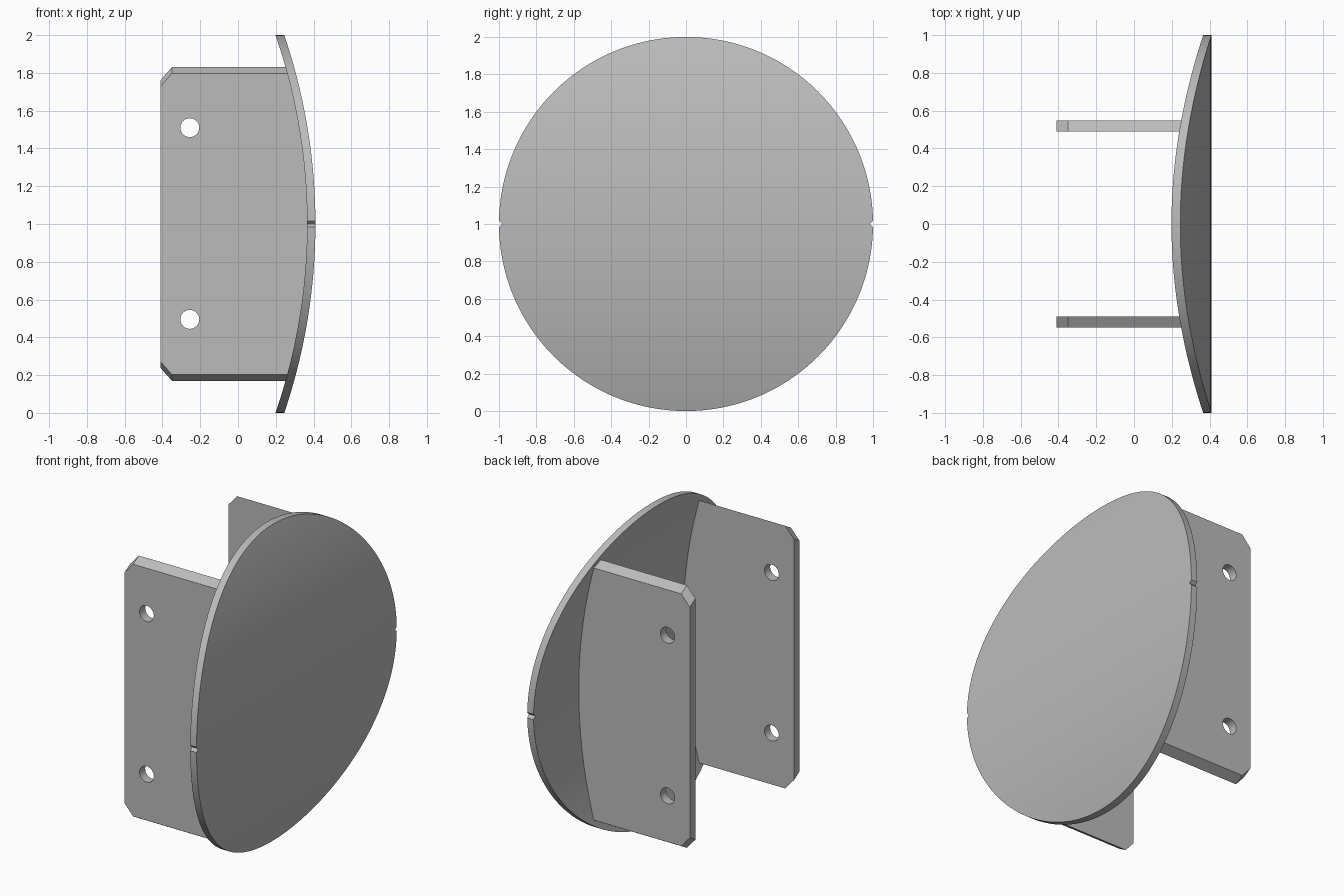
import bpy, bmesh, math

if "Cube" in bpy.data.objects:
    bpy.data.objects.remove(bpy.data.objects["Cube"], do_unlink=True)

grey = bpy.data.materials.new("plain grey")
grey.use_nodes = True
colour = (0.5, 0.5, 0.5, 1)
grey.diffuse_color = colour
grey.node_tree.nodes["Principled BSDF"].inputs["Base Color"].default_value = colour

RADIUS = 3.11            # bend radius of the disc's outer face
THICK = 0.044
FRONT = 0.41             # furthest x of the disc


def bend(z, depth):
    """x of the bent disc at height z, at a depth below its outer face"""
    r = RADIUS - depth
    return FRONT - RADIUS + math.sqrt(r * r - (z - 1) ** 2)


def finish(name, bm):
    bmesh.ops.remove_doubles(bm, verts=bm.verts, dist=1e-5)
    bmesh.ops.recalc_face_normals(bm, faces=bm.faces)
    mesh = bpy.data.meshes.new(name)
    bm.to_mesh(mesh)
    bm.free()
    mesh.materials.append(grey)
    obj = bpy.data.objects.new(name, mesh)
    bpy.context.collection.objects.link(obj)
    return obj


def smooth(obj):
    bpy.ops.object.select_all(action="DESELECT")
    obj.select_set(True)
    bpy.context.view_layer.objects.active = obj
    bpy.ops.object.shade_smooth_by_angle(angle=math.radians(25))


# Bent round disc: rows of constant height, with a small V notch at each side
steps = 48
rows = [(math.cos(a), math.sin(a)) for a in
        (math.pi / 2 * (i / steps) for i in range(1, steps + 1))]
half = [(1, 0.017)] + rows
rows = [(y, 1 - z) for y, z in reversed(half)] + [(0.983, 1)] + [(y, 1 + z) for y, z in half]

bm = bmesh.new()
rings = [[bm.verts.new((bend(z, d), s * y, z)) for s, d in
          ((-1, 0), (1, 0), (1, THICK), (-1, THICK))] for y, z in rows]
for low, high in zip(rings, rings[1:]):
    for i in range(4):
        j = (i + 1) % 4
        bm.faces.new((low[i], low[j], high[j], high[i]))
smooth(finish("bent_disc", bm))


# Mounting plates: clipped rear corners, ends sloped to follow the disc's rim
def plate_outline(top):
    arc = [1 - top + 2 * top * i / 32 for i in range(33)]
    pts = [(bend(z, THICK * 0.6), z) for z in arc]
    clip = 0.068
    pts += [(-0.35, 1 + top), (-0.41, 1 + top - clip),
            (-0.41, 1 - top + clip), (-0.35, 1 - top)]
    return pts


def make_plate(name, side):
    bm = bmesh.new()
    inner, outer = [[bm.verts.new((x, side * y, z)) for x, z in plate_outline(top)]
                    for y, top in ((0.491, 0.83), (0.548, 0.797))]
    bm.faces.new(inner)
    bm.faces.new(outer)
    n = len(inner)
    for i in range(n):
        j = (i + 1) % n
        bm.faces.new((inner[i], inner[j], outer[j], outer[i]))
    plate = finish(name, bm)
    # Bolt holes
    for z in (0.495, 1.51):
        bpy.ops.mesh.primitive_cylinder_add(
            vertices=40, radius=0.05, depth=0.3,
            location=(-0.255, side * 0.52, z), rotation=(math.pi / 2, 0, 0))
        cutter = bpy.context.object
        cutter.name = "hole_cutter"
        cutter.hide_render = True
        cutter.data.materials.append(grey)
        bpy.context.view_layer.objects.active = plate
        mod = plate.modifiers.new("hole", "BOOLEAN")
        mod.operation = "DIFFERENCE"
        mod.solver = "EXACT"
        mod.object = cutter
        bpy.ops.object.modifier_apply(modifier=mod.name)
        bpy.data.objects.remove(cutter, do_unlink=True)
    smooth(plate)


make_plate("right_plate", -1)
make_plate("left_plate", 1)
